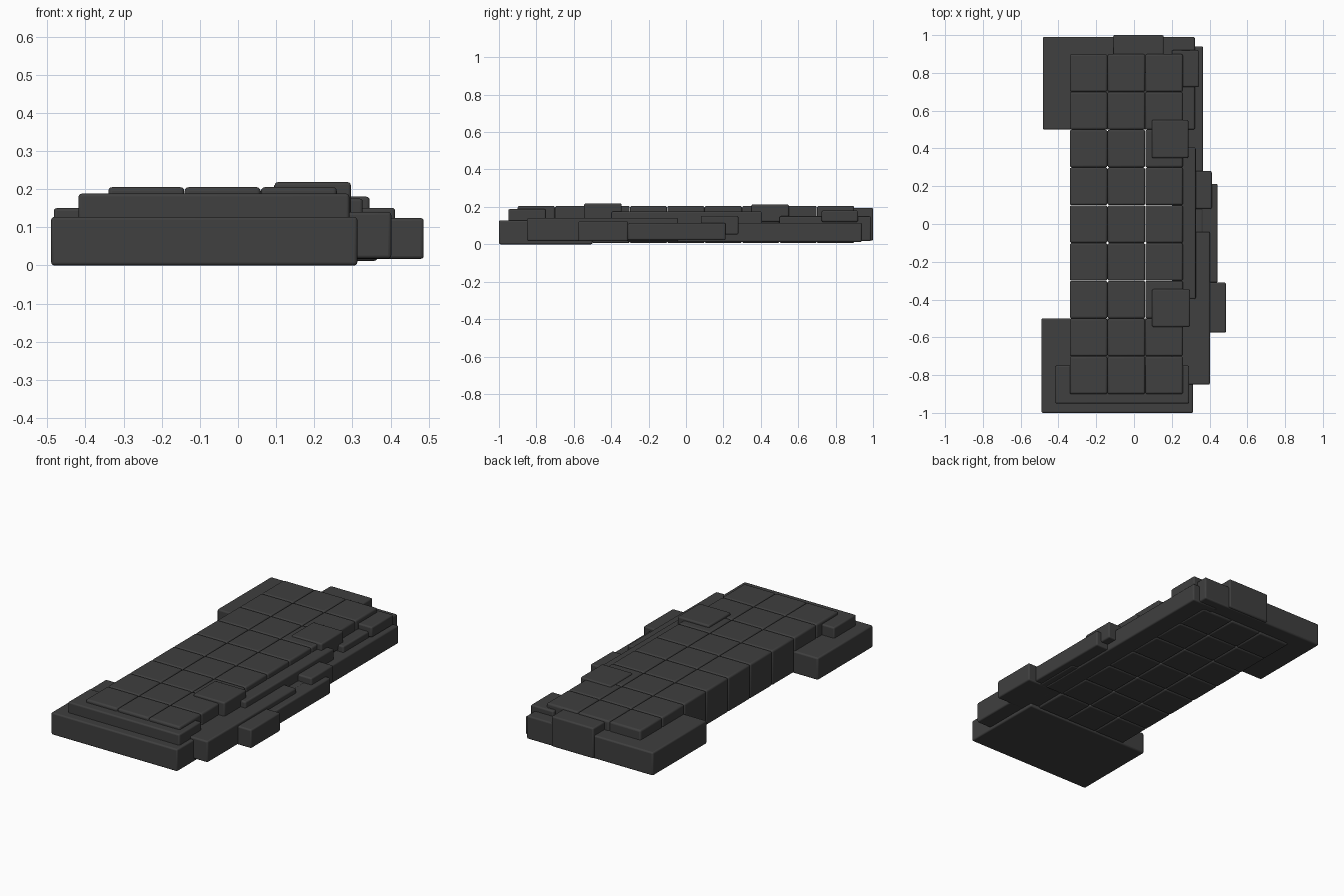
import bpy

if "Cube" in bpy.data.objects:
    bpy.data.objects.remove(bpy.data.objects["Cube"])

mat = bpy.data.materials.new("dark_grey")
mat.diffuse_color = (0.05, 0.05, 0.05, 1)
mat.use_nodes = True
mat.node_tree.nodes["Principled BSDF"].inputs["Base Color"].default_value = mat.diffuse_color


def block(name, x, y, z, bevel=0.008):
    """Rounded box from (min, max) ranges on each axis."""
    ctr = [(a + b) / 2 for a, b in (x, y, z)]
    bpy.ops.mesh.primitive_cube_add(size=1, location=ctr)
    ob = bpy.context.object
    ob.name = name
    ob.scale = [b - a for a, b in (x, y, z)]
    bpy.ops.object.transform_apply(location=False, rotation=False, scale=True)
    mod = ob.modifiers.new("soft_edges", 'BEVEL')
    mod.width = bevel
    mod.segments = 3
    ob.data.materials.append(mat)
    bpy.ops.object.shade_smooth_by_angle()
    return ob


# Core grid of cubes
for i in range(3):
    for j in range(9):
        x0, y0 = -0.34 + 0.2 * i, -0.9 + 0.2 * j
        block(f"core_cube_{i}_{j}", (x0, x0 + 0.199), (y0, y0 + 0.199), (0.006, 0.205), 0.01)

# Front end
block("front_slab", (-0.49, 0.313), (-1.0, -0.5), (0.0, 0.127))
block("front_step", (-0.418, 0.292), (-0.95, -0.75), (0.05, 0.188))

# Back end
block("back_slab", (-0.483, 0.322), (0.5, 0.99), (0.017, 0.15))
block("back_block", (-0.11, 0.157), (0.8, 1.0), (0.02, 0.195))

# Stepped plates along the right side
block("side_rail_back", (0.2, 0.365), (-0.31, 0.94), (0.012, 0.115))
block("side_rail_middle", (0.2, 0.442), (-0.31, 0.212), (0.022, 0.113))
block("side_rail_front", (0.2, 0.402), (-0.85, -0.042), (0.018, 0.14))
block("side_outer_block", (0.3, 0.487), (-0.575, -0.31), (0.017, 0.124))
block("side_small_block", (0.2, 0.412), (0.08, 0.28), (0.052, 0.151))
block("side_upper_strip", (0.2, 0.327), (-0.398, 0.406), (0.08, 0.175))
block("side_back_corner", (0.2, 0.345), (0.725, 0.92), (0.12, 0.18))

# Raised top plates
block("top_plate_front", (0.096, 0.296), (-0.545, -0.345), (0.12, 0.218))
block("top_plate_back", (0.094, 0.288), (0.35, 0.55), (0.12, 0.213))
